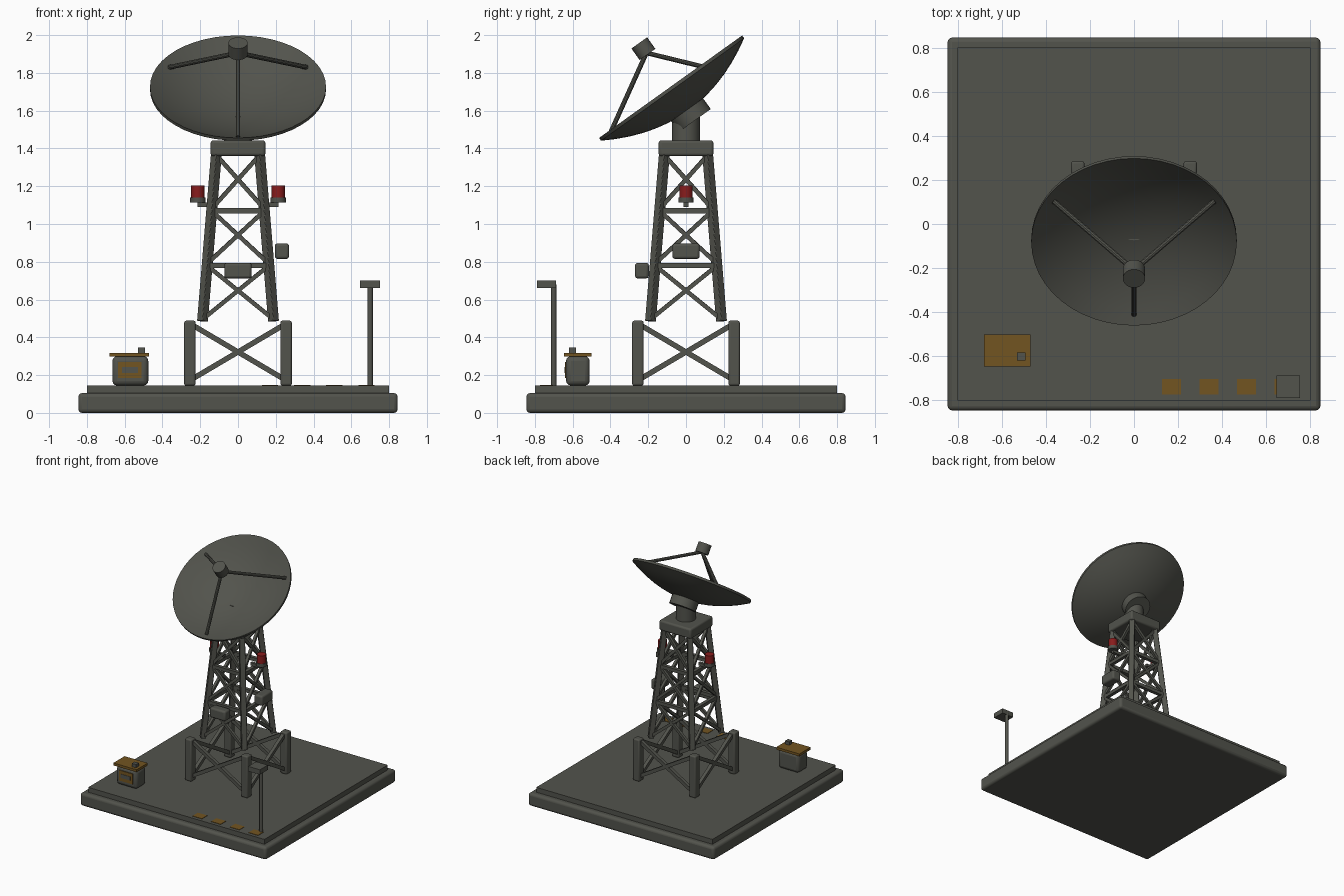
import bpy, bmesh, math
from mathutils import Matrix, Vector

if "Cube" in bpy.data.objects:
    bpy.data.objects.remove(bpy.data.objects["Cube"])


def material(name, rgb):
    m = bpy.data.materials.new(name)
    m.use_nodes = True
    m.diffuse_color = (*rgb, 1)
    m.node_tree.nodes["Principled BSDF"].inputs["Base Color"].default_value = (*rgb, 1)
    return m


GREY = material("dark olive grey", (0.085, 0.087, 0.073))
AMBER = material("safety amber", (0.17, 0.09, 0.015))
RED = material("beacon red", (0.25, 0.012, 0.012))


def finish(name, bm, mat, matrix=Matrix(), bevel=0.0, smooth=False):
    mesh = bpy.data.meshes.new(name)
    bmesh.ops.recalc_face_normals(bm, faces=bm.faces)
    bm.to_mesh(mesh)
    bm.free()
    mesh.materials.append(mat)
    ob = bpy.data.objects.new(name, mesh)
    bpy.context.collection.objects.link(ob)
    ob.matrix_world = matrix
    if bevel:
        mod = ob.modifiers.new("soft edges", "BEVEL")
        mod.width, mod.segments = bevel, 3
    if smooth:
        bpy.ops.object.select_all(action="DESELECT")
        ob.select_set(True)
        bpy.context.view_layer.objects.active = ob
        bpy.ops.object.shade_smooth_by_angle(angle=math.radians(35))
    return ob


def box(name, lo, hi, mat=GREY, bevel=0.0):
    lo, hi = Vector(lo), Vector(hi)
    bm = bmesh.new()
    bmesh.ops.create_cube(bm, size=1)
    bmesh.ops.scale(bm, vec=hi - lo, verts=bm.verts)
    return finish(name, bm, mat, Matrix.Translation((lo + hi) / 2), bevel, bevel > 0)


def along(a, b):
    a, b = Vector(a), Vector(b)
    turn = (b - a).to_track_quat("Z", "Y").to_matrix().to_4x4()
    return Matrix.Translation((a + b) / 2) @ turn, (b - a).length


def beam(name, a, b, width, bevel=0.0):
    matrix, length = along(a, b)
    bm = bmesh.new()
    bmesh.ops.create_cube(bm, size=1)
    bmesh.ops.scale(bm, vec=(width, width, length), verts=bm.verts)
    return finish(name, bm, GREY, matrix, bevel)


def rod(name, a, b, radius, mat=GREY, sides=24):
    matrix, length = along(a, b)
    bm = bmesh.new()
    bmesh.ops.create_cone(bm, cap_ends=True, segments=sides, radius1=radius,
                          radius2=radius, depth=length)
    return finish(name, bm, mat, matrix, smooth=True)


# Stepped foundation
box("foundation", (-0.845, -0.845, 0), (0.845, 0.845, 0.105), bevel=0.02)
box("deck", (-0.8, -0.8, 0.1), (0.8, 0.8, 0.145))

# Footing posts and tapering tower legs
LEVELS = (0.485, 0.78, 1.07, 1.365)


def spread(z):
    return 0.188 - 0.073 * (z - LEVELS[0]) / (LEVELS[-1] - LEVELS[0])


for sx in (-1, 1):
    for sy in (-1, 1):
        x, y = 0.255 * sx, 0.255 * sy
        box("footing_post", (x - 0.03, y - 0.03, 0.145), (x + 0.03, y + 0.03, 0.488), bevel=0.01)
        b, t = spread(LEVELS[0]), spread(LEVELS[-1])
        beam("tower_leg", (b * sx, b * sy, LEVELS[0]), (t * sx, t * sy, LEVELS[-1]), 0.043, 0.004)

# Lattice bracing on each of the four sides
for side in range(4):
    turn = Matrix.Rotation(side * math.pi / 2, 3, "Z")

    def on_side(s, z, half):
        return turn @ Vector((s * half, -half, z))

    for s in (-1, 1):
        beam("footing_brace", on_side(s, 0.175, 0.25), on_side(-s, 0.47, 0.25), 0.028)
        for low, high in zip(LEVELS, LEVELS[1:]):
            beam("tower_brace", on_side(s, low + 0.01, spread(low)),
                 on_side(-s, high, spread(high)), 0.022)
    for z in LEVELS[1:3]:
        beam("tower_crossbar", on_side(-1, z, spread(z)), on_side(1, z, spread(z)), 0.028)

# Tower head and equipment boxes
box("tower_cap", (-0.145, -0.145, 1.36), (0.145, 0.145, 1.443), bevel=0.014)
box("side_junction_box", (0.195, -0.072, 0.815), (0.27, 0.072, 0.897), bevel=0.014)
box("front_junction_box", (-0.072, -0.27, 0.712), (0.072, -0.197, 0.794), bevel=0.014)

# Warning beacons
for s in (-1, 1):
    beam("beacon_arm", (0.12 * s, 0, 1.103), (0.215 * s, 0, 1.103), 0.024)
    rod("beacon_base", (0.213 * s, 0, 1.113), (0.213 * s, 0, 1.14), 0.04)
    rod("beacon_lamp", (0.213 * s, 0, 1.14), (0.213 * s, 0, 1.205), 0.035, RED)

# Dish, in a frame whose z points along the dish axis
RADIUS, DEPTH, WALL, RINGS = 0.466, 0.14, 0.018, 7
AIM = Matrix.Translation((0, 0, 1.613)) @ Matrix.Rotation(math.radians(35.6), 4, "X")
radii = [RADIUS * i / RINGS for i in range(RINGS + 1)]
profile = [(r, DEPTH * (r / RADIUS) ** 2) for r in radii]
profile += [(r, z - WALL) for r, z in reversed(profile)]
bm = bmesh.new()
verts = [bm.verts.new((r, 0, z)) for r, z in profile]
edges = [bm.edges.new(pair) for pair in zip(verts, verts[1:])]
bmesh.ops.spin(bm, geom=verts + edges, cent=(0, 0, 0), axis=(0, 0, 1),
               angle=math.tau, steps=48)
bmesh.ops.remove_doubles(bm, verts=bm.verts, dist=0.0005)
finish("dish", bm, GREY, AIM, smooth=True)

# Dish mount, feed head and its three struts
rod("mount_neck", (0, 0, 1.44), (0, 0, 1.57), 0.074)
rod("mount_hub", AIM @ Vector((0, 0, -0.08)), AIM @ Vector((0, 0, -0.003)), 0.104)
rod("feed_head", AIM @ Vector((0, 0, 0.35)), AIM @ Vector((0, 0, 0.425)), 0.051)
for k in range(3):
    a = math.radians(-90 + 120 * k)
    foot = Vector((0.42 * math.cos(a), 0.42 * math.sin(a), 0.116))
    rod("feed_strut", AIM @ foot, AIM @ Vector((0, 0, 0.36)), 0.0125, sides=10)

# Generator with amber roof and vent panel
box("generator", (-0.665, -0.635, 0.145), (-0.475, -0.51, 0.3), bevel=0.025)
box("generator_roof", (-0.68, -0.645, 0.298), (-0.47, -0.5, 0.318), AMBER)
box("generator_exhaust", (-0.53, -0.62, 0.315), (-0.493, -0.583, 0.345))
box("vent_panel", (-0.635, -0.64, 0.185), (-0.51, -0.632, 0.27), AMBER)
box("vent_grille", (-0.615, -0.643, 0.212), (-0.53, -0.636, 0.243))

# Lamp post
rod("lamp_post", (0.7, -0.7, 0.14), (0.7, -0.7, 0.68), 0.014, sides=12)
box("lamp_head", (0.646, -0.79, 0.66), (0.752, -0.688, 0.7))

# Painted ground markings
for k in range(4):
    x = 0.17 + 0.17 * k
    box("ground_marking", (x - 0.043, -0.772, 0.142), (x + 0.043, -0.703, 0.148), AMBER)
